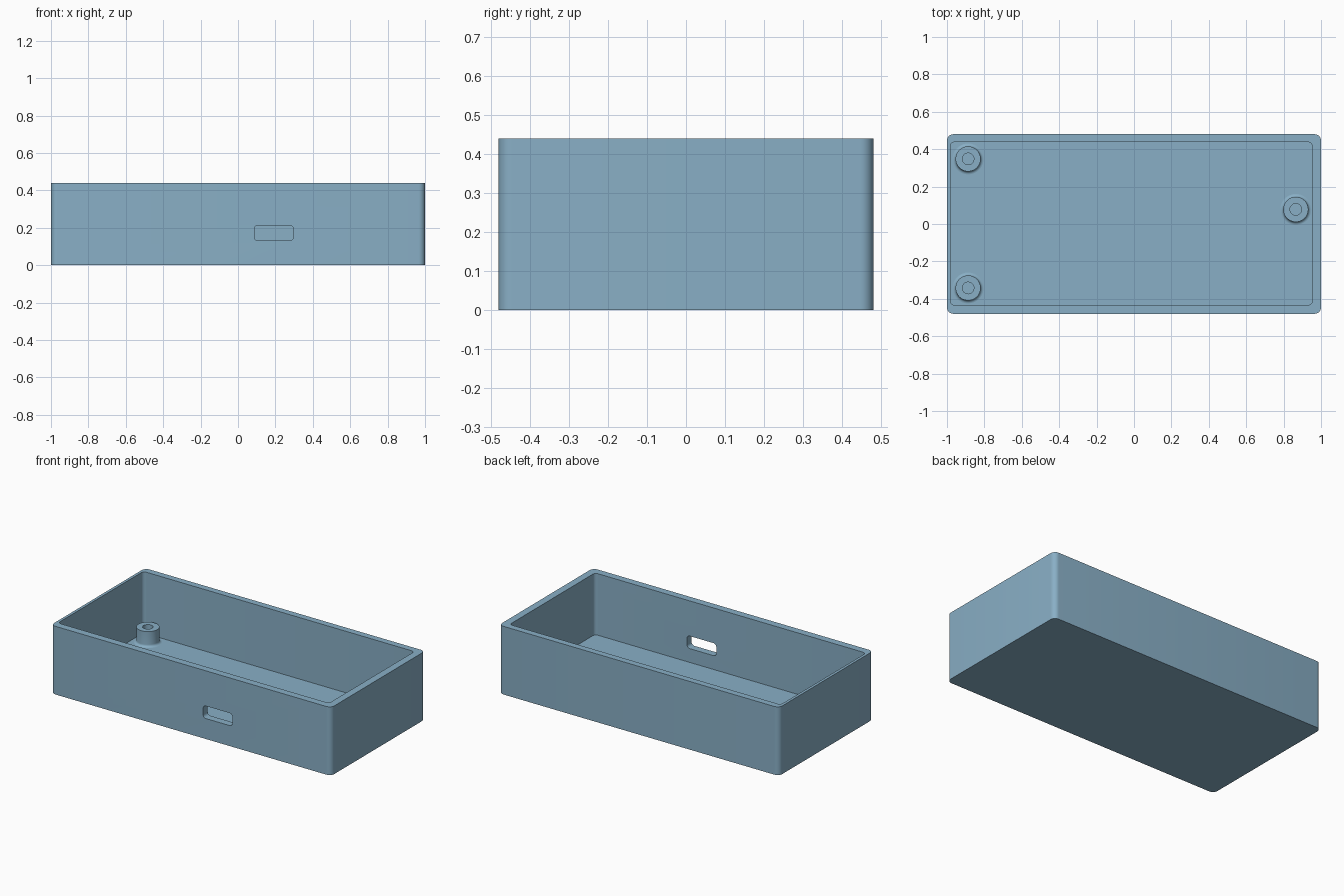
import bpy, bmesh, math

if "Cube" in bpy.data.objects:
    bpy.data.objects.remove(bpy.data.objects["Cube"])

blue = bpy.data.materials.new("soft blue plastic")
blue.diffuse_color = (0.25, 0.43, 0.565, 1)
blue.use_nodes = True
blue.node_tree.nodes["Principled BSDF"].inputs["Base Color"].default_value = blue.diffuse_color


def finish(name, bm):
    bmesh.ops.recalc_face_normals(bm, faces=bm.faces)
    mesh = bpy.data.meshes.new(name)
    bm.to_mesh(mesh)
    bm.free()
    mesh.materials.append(blue)
    obj = bpy.data.objects.new(name, mesh)
    bpy.context.collection.objects.link(obj)
    return obj


def smooth(obj):
    bpy.ops.object.select_all(action='DESELECT')
    bpy.context.view_layer.objects.active = obj
    obj.select_set(True)
    bpy.ops.object.shade_smooth_by_angle(angle=math.radians(30))


def rounded_rect(x0, x1, y0, y1, r, seg=8):
    """Outline points of a rectangle with rounded corners."""
    corners = [(x1 - r, y1 - r), (x0 + r, y1 - r), (x0 + r, y0 + r), (x1 - r, y0 + r)]
    pts = []
    for q, (cx, cy) in enumerate(corners):
        for i in range(seg + 1):
            a = math.pi / 2 * (q + i / seg)
            pts.append((cx + r * math.cos(a), cy + r * math.sin(a)))
    return pts


def skin(bm, rings):
    """Join successive closed rings of points with quads."""
    loops = [[bm.verts.new(p) for p in ring] for ring in rings]
    n = len(loops[0])
    for a, b in zip(loops, loops[1:]):
        for i in range(n):
            j = (i + 1) % n
            bm.faces.new((a[i], a[j], b[j], b[i]))
    return loops


HEIGHT, FLOOR, POST_TOP = 0.44, 0.043, 0.142

# Open tray: outer wall, rim, inner wall and floor
outer = rounded_rect(-1, 1, -0.48, 0.48, 0.034)
inner = rounded_rect(-0.982, 0.953, -0.433, 0.438, 0.022)
bm = bmesh.new()
loops = skin(bm, [[(x, y, z) for x, y in outline] for outline, z in
                  ((outer, 0), (outer, HEIGHT), (inner, HEIGHT), (inner, FLOOR))])
bm.faces.new(loops[0])
bm.faces.new(loops[-1])
tray = finish("tray", bm)

# Port opening through the front wall
port = rounded_rect(0.087, 0.296, 0.132, 0.213, 0.02)
bm = bmesh.new()
loops = skin(bm, [[(x, y, z) for x, z in port] for y in (-0.6, -0.38)])
for loop in loops:
    bm.faces.new(loop)
cutter = finish("port_cutter", bm)
cutter.hide_render = True
cutter.hide_set(True)
cut = tray.modifiers.new("port", 'BOOLEAN')
cut.operation = 'DIFFERENCE'
cut.solver = 'EXACT'
cut.object = cutter
bpy.context.view_layer.objects.active = tray
bpy.ops.object.modifier_apply(modifier="port")
bpy.data.objects.remove(cutter)
smooth(tray)

# Hollow screw posts with a flared foot
R, HOLE, FLARE = 0.067, 0.031, 0.016
profile = [(R + FLARE * (1 - math.cos(t)), FLOOR + FLARE * (1 - math.sin(t)))
           for t in (math.pi / 2 * (1 - i / 5) for i in range(6))]
profile = profile[::-1] if profile[0][0] < profile[-1][0] else profile
profile += [(R, POST_TOP), (HOLE, POST_TOP), (HOLE, FLOOR)]
profile = sorted(profile[:6], key=lambda p: -p[0]) + profile[6:]
for name, cx, cy in (("post_back_left", -0.887, 0.348),
                     ("post_front_left", -0.887, -0.342),
                     ("post_right", 0.865, 0.078)):
    bm = bmesh.new()
    skin(bm, [[(cx + r * math.cos(a), cy + r * math.sin(a), z)
               for a in (2 * math.pi * i / 48 for i in range(48))] for r, z in profile])
    smooth(finish(name, bm))
